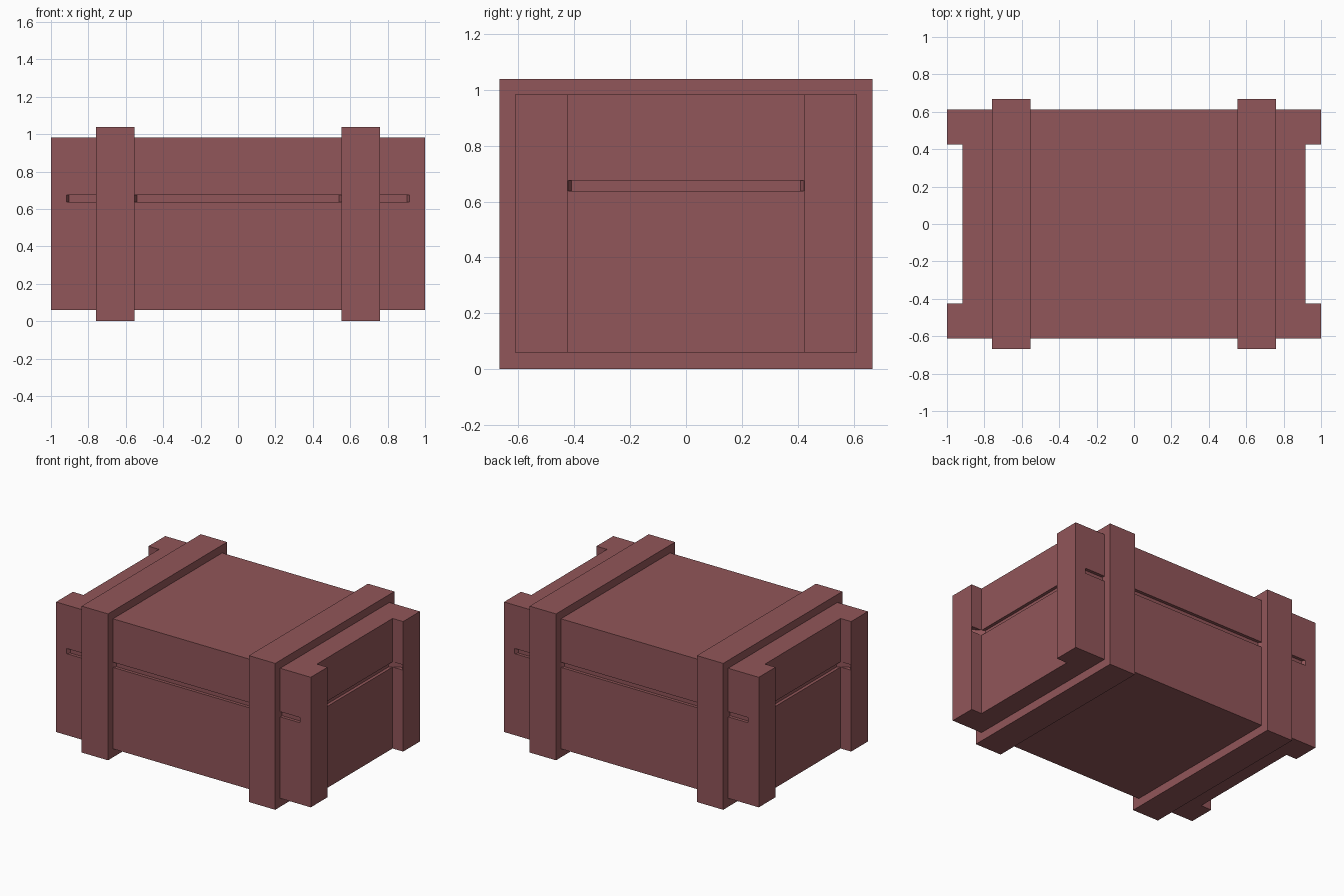
import bpy, bmesh
from mathutils import Matrix
from math import pi

if "Cube" in bpy.data.objects:
    bpy.data.objects.remove(bpy.data.objects["Cube"])

wood = bpy.data.materials.new("dusty red paint")
wood.diffuse_color = (0.285, 0.092, 0.100, 1)
wood.use_nodes = True
wood.node_tree.nodes["Principled BSDF"].inputs["Base Color"].default_value = wood.diffuse_color


def prism(bm, outline, z0, z1, turn=0.0):
    """Extrude an xy outline from z0 to z1, then turn it about z."""
    base = bm.faces.new([bm.verts.new((x, y, z0)) for x, y in outline])
    top = bmesh.ops.extrude_face_region(bm, geom=[base])["geom"]
    new = [v for v in top if isinstance(v, bmesh.types.BMVert)]
    bmesh.ops.translate(bm, verts=new, vec=(0, 0, z1 - z0))
    verts = list(base.verts) + new
    bmesh.ops.rotate(bm, verts=verts, cent=(0, 0, 0), matrix=Matrix.Rotation(turn, 3, 'Z'))


def finish(bm, name):
    bmesh.ops.recalc_face_normals(bm, faces=bm.faces)
    me = bpy.data.meshes.new(name)
    bm.to_mesh(me)
    bm.free()
    me.materials.append(wood)
    ob = bpy.data.objects.new(name, me)
    bpy.context.collection.objects.link(ob)
    return ob


# Crate body: H-shaped plan with recessed ends between corner posts
quarter = [(1.0, 0.612), (1.0, 0.424), (0.917, 0.424)]
right = quarter + [(x, -y) for x, y in reversed(quarter)]
bm = bmesh.new()
prism(bm, right + [(-x, -y) for x, y in right], 0.06, 0.983)
body = finish(bm, "crate_body")

# Lid seam: shallow grooves with slanted ends on all four sides
DEPTH, SLANT = 0.022, 0.014
bm = bmesh.new()


def groove(a, b, face, turn):
    t = SLANT * 0.1 / DEPTH     # continue the slant outside the wall
    inner = -face + DEPTH
    outer = inner - 0.1
    prism(bm, [(a + SLANT - t, outer), (b - SLANT + t, outer),
               (b - SLANT, inner), (a + SLANT, inner)], 0.638, 0.675, turn)


for turn in (0, pi):
    groove(-0.555, 0.555, 0.612, turn)
    groove(0.68, 0.917, 0.612, turn)
    groove(-0.917, -0.68, 0.612, turn)
for turn in (pi / 2, -pi / 2):
    groove(-0.423, 0.423, 0.917, turn)
cutter = finish(bm, "seam_cutter")
cutter.hide_render = True
cutter.hide_set(True)
cut = body.modifiers.new("seam", 'BOOLEAN')
cut.operation = 'DIFFERENCE'
cut.solver = 'EXACT'
cut.object = cutter

# Two bands wrapped around the crate
for side, sx in (("left", -1), ("right", 1)):
    bm = bmesh.new()
    a, b = sorted((sx * 0.553, sx * 0.76))
    prism(bm, [(a, -0.668), (b, -0.668), (b, 0.668), (a, 0.668)], 0.0, 1.039)
    finish(bm, side + "_band")
